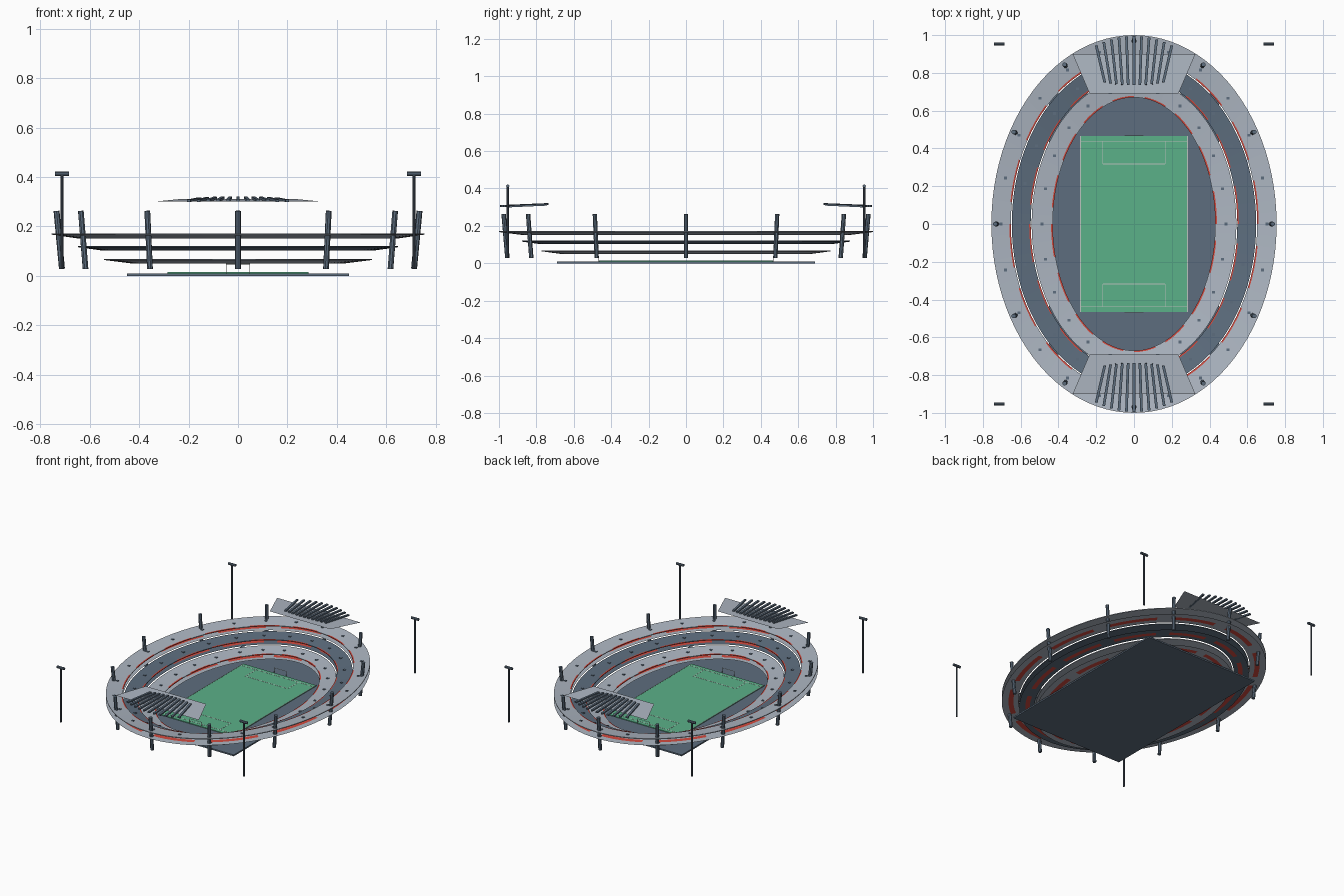
import bpy, bmesh, math
from mathutils import Vector, Matrix

cube = bpy.data.objects.get("Cube")
if cube:
    bpy.data.objects.remove(cube, do_unlink=True)


def material(name, rgb):
    m = bpy.data.materials.new(name)
    m.use_nodes = True
    m.diffuse_color = (*rgb, 1)
    m.node_tree.nodes["Principled BSDF"].inputs["Base Color"].default_value = (*rgb, 1)
    return m


CONCRETE = material("pale concrete", (0.42, 0.47, 0.54))
SLATE = material("slate", (0.11, 0.155, 0.21))
STEEL = material("dark steel", (0.07, 0.09, 0.12))
GRASS = material("pitch green", (0.105, 0.44, 0.25))
RED = material("seat red", (0.65, 0.07, 0.05))
LINE = material("line grey", (0.50, 0.55, 0.52))


def finish(name, bm, *mats):
    mesh = bpy.data.meshes.new(name)
    bmesh.ops.recalc_face_normals(bm, faces=bm.faces)
    bm.to_mesh(mesh)
    bm.free()
    for m in mats:
        mesh.materials.append(m)
    ob = bpy.data.objects.new(name, mesh)
    bpy.context.collection.objects.link(ob)
    return ob


def add_box(bm, centre, size):
    bmesh.ops.create_cube(bm, size=1, matrix=Matrix.Translation(centre) @ Matrix.Diagonal((*size, 1)))


def between(a, b):
    a, b = Vector(a), Vector(b)
    rot = (b - a).to_track_quat('Z', 'Y').to_matrix().to_4x4()
    return Matrix.Translation((a + b) / 2) @ rot, (b - a).length


def add_rod(bm, a, b, radius, sides=8):
    mat, length = between(a, b)
    bmesh.ops.create_cone(bm, cap_ends=True, segments=sides, radius1=radius, radius2=radius,
                          depth=length, matrix=mat)


def add_bar(bm, a, b, width, height):
    mat, length = between(a, b)
    bmesh.ops.create_cube(bm, size=1, matrix=mat @ Matrix.Diagonal((width, height, length, 1)))


def box(name, centre, size, mat):
    bm = bmesh.new()
    add_box(bm, centre, size)
    return finish(name, bm, mat)


# Ground slab and pitch
box("ground_slab", (0, 0, 0.005), (0.9, 1.38, 0.01), SLATE)
box("pitch", (0, 0, 0.012), (0.57, 0.93, 0.006), GRASS)

# Pitch markings
bm = bmesh.new()
W, H, Z = 0.004, 0.001, 0.0153
for s in (-1, 1):
    add_box(bm, (s * 0.283, 0, Z), (W, 0.93, H))
    add_box(bm, (0, s * 0.438, Z), (0.566, W, H))
    add_box(bm, (0, s * 0.318, Z), (0.33, W, H))
    for x in (-0.165, 0.165):
        add_box(bm, (x, s * 0.378, Z), (W, 0.12, H))
finish("pitch_lines", bm, LINE)

# Goals
bm = bmesh.new()
for s in (-1, 1):
    for x in (-0.048, 0.048):
        add_rod(bm, (x, s * 0.47, 0.01), (x, s * 0.47, 0.048), 0.0015, 6)
    add_rod(bm, (-0.048, s * 0.47, 0.048), (0.048, s * 0.47, 0.048), 0.0015, 6)
finish("goals", bm, LINE)


# Sweep a profile of (fraction from inner to outer edge, height) round an ellipse;
# is_red(profile index, segment) picks the red faces
def ring(name, inner, outer, profile, closed, is_red, mat, segs=96):
    bm = bmesh.new()
    loops = []
    for i in range(segs):
        a = math.tau * i / segs
        loops.append([bm.verts.new(((inner[0] + (outer[0] - inner[0]) * f) * math.cos(a),
                                    (inner[1] + (outer[1] - inner[1]) * f) * math.sin(a), z))
                      for f, z in profile])
    n = len(profile)
    for i in range(segs):
        p, q = loops[i], loops[(i + 1) % segs]
        for j in range(n if closed else n - 1):
            k = (j + 1) % n
            face = bm.faces.new((p[j], p[k], q[k], q[j]))
            face.material_index = int(is_red(j, i))
    return finish(name, bm, mat, RED)


# Seating tiers: shallow bowl with red edge dashes, over a flat red-striped deck
TIERS = [("lower", (0.43, 0.67), (0.542, 0.772), 0.055, 0.069, 0.02, CONCRETE),
         ("middle", (0.547, 0.777), (0.647, 0.877), 0.107, 0.121, 0.074, SLATE),
         ("upper", (0.652, 0.882), (0.755, 1.0), 0.157, 0.172, 0.125, CONCRETE)]
for name, inner, outer, z0, z1, deck, mat in TIERS:
    t = 0.005
    edge = z0 + (z1 - z0) * 0.08
    ring(name + "_tier", inner, outer,
         [(0, z0), (0.08, edge), (1, z1), (1, z1 - t), (0, z0 - t)], True,
         lambda j, i: j in (0, 4) and i % 6 < 4, mat)
    ring(name + "_deck", inner, outer, [(0, deck), (0.3, deck), (0.6, deck), (1, deck)], False,
         lambda j, i: j == 1 and i % 8 < 6, mat)
    # Small entrance blocks around the tier
    bm = bmesh.new()
    for i in range(24):
        a = math.tau * i / 24
        add_box(bm, ((inner[0] + outer[0]) / 2 * math.cos(a),
                     (inner[1] + outer[1]) / 2 * math.sin(a), (z0 + z1) / 2 + 0.001),
                (0.016, 0.014, 0.006))
    finish(name + "_entrances", bm, SLATE)

# Leaning columns around the rim
bm = bmesh.new()
for i in range(12):
    a = math.tau * i / 12
    c, s = math.cos(a), math.sin(a)
    add_rod(bm, (0.713 * c, 0.955 * s, 0.028), (0.735 * c, 0.975 * s, 0.263), 0.012)
finish("rim_columns", bm, SLATE)

# End roofs: sloping canopy sheet with fanned beams on top
for label, s in (("front", -1), ("back", 1)):
    bm = bmesh.new()
    bm.faces.new([bm.verts.new((x, s * y, z)) for x, y, z in (
        (-0.325, 0.9, 0.302), (0.325, 0.9, 0.302), (0.235, 0.69, 0.311), (-0.235, 0.69, 0.311))])
    finish(label + "_roof", bm, CONCRETE)
    bm = bmesh.new()
    for i in range(-5, 6):
        u = i / 5
        add_bar(bm, (0.155 * u, s * (0.735 + 0.015 * u * u), 0.317 - 0.004 * u * u),
                (0.2 * u, s * (0.995 - 0.05 * u * u), 0.306 - 0.002 * u * u), 0.014, 0.01)
    finish(label + "_roof_beams", bm, SLATE)

# Corner floodlights
for label, sx, sy in (("front_left", 1, -1), ("front_right", -1, -1),
                      ("back_left", 1, 1), ("back_right", -1, 1)):
    x, y = sx * 0.713, sy * 0.953
    bm = bmesh.new()
    add_rod(bm, (x, y, 0.03), (x, y, 0.41), 0.006)
    finish(label + "_light_mast", bm, STEEL)
    bm = bmesh.new()
    add_rod(bm, (x - 0.028, y, 0.413), (x + 0.028, y, 0.413), 0.009)
    finish(label + "_light_head", bm, SLATE)
